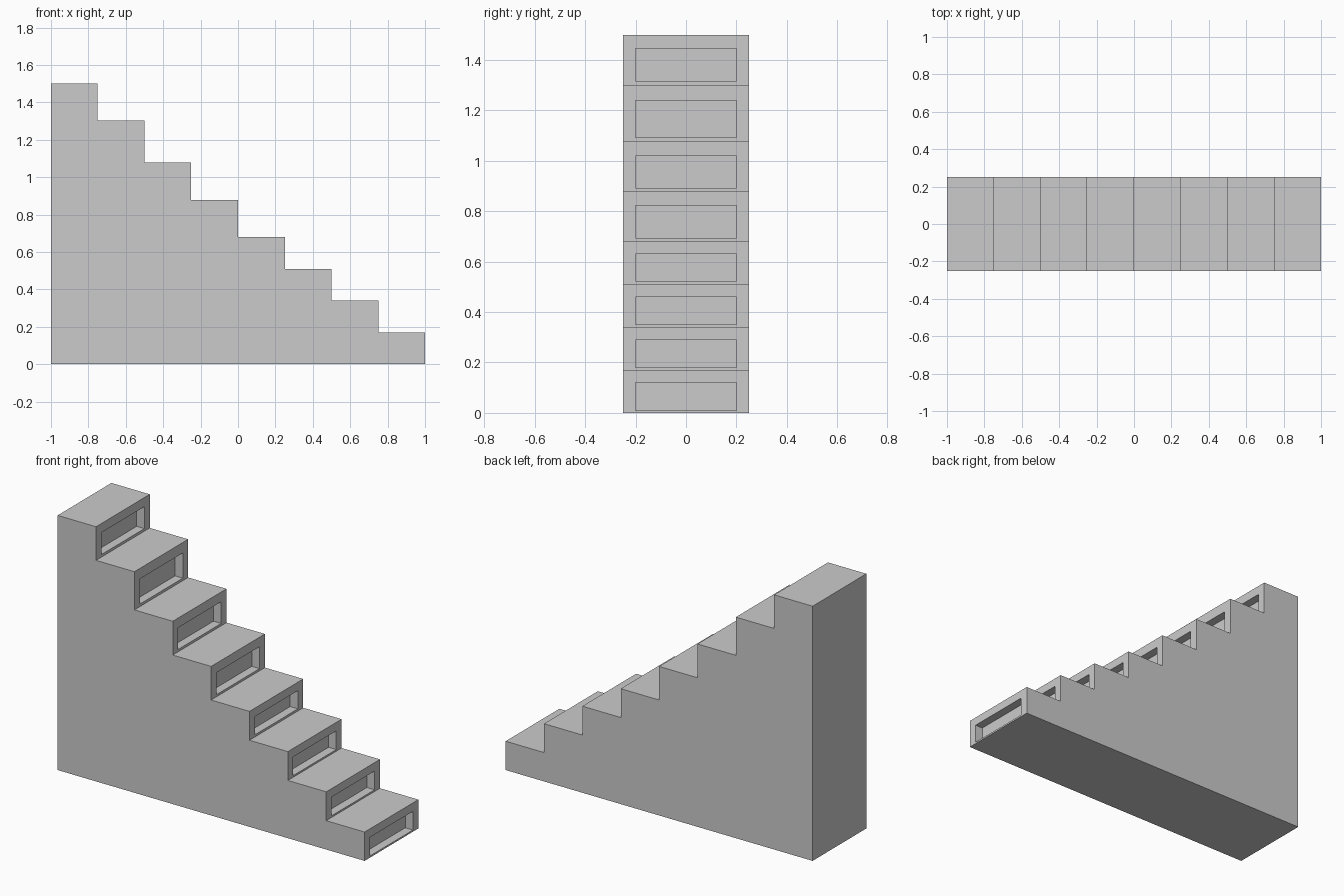
import bpy, bmesh

if "Cube" in bpy.data.objects:
    bpy.data.objects.remove(bpy.data.objects["Cube"])

RUN, HALF_W, DEPTH = 0.25, 0.25, 0.05
POCKET_HALF = 0.20
# tread height, pocket bottom, pocket top; lowest step first
STEPS = [(0.17, 0.01, 0.12), (0.34, 0.18, 0.29), (0.51, 0.35, 0.46), (0.68, 0.523, 0.63),
         (0.878, 0.693, 0.822), (1.077, 0.892, 1.02), (1.302, 1.092, 1.24), (1.50, 1.317, 1.446)]

# stepped side profile
profile = [(-1, 0), (1, 0)]
for i, (h, _, _) in enumerate(STEPS):
    profile += [(1 - i * RUN, h), (1 - (i + 1) * RUN, h)]

bm = bmesh.new()
side = bm.faces.new([bm.verts.new((x, -HALF_W, z)) for x, z in profile])
ext = bmesh.ops.extrude_face_region(bm, geom=[side], use_keep_orig=True)
bmesh.ops.translate(bm, vec=(0, 2 * HALF_W, 0),
                    verts=[g for g in ext["geom"] if isinstance(g, bmesh.types.BMVert)])
bmesh.ops.recalc_face_normals(bm, faces=bm.faces)

# recessed pocket in every riser
risers = sorted((f for f in bm.faces if f.normal.x > 0.9),
                key=lambda f: f.calc_center_median().z)
for riser, (_, low, high) in zip(risers, STEPS):
    mid = riser.calc_center_median().z
    bmesh.ops.inset_individual(bm, faces=[riser], thickness=0.02)
    for v in riser.verts:
        v.co.y = POCKET_HALF if v.co.y > 0 else -POCKET_HALF
        v.co.z = high if v.co.z > mid else low
    back = bmesh.ops.extrude_discrete_faces(bm, faces=[riser])["faces"][0]
    bmesh.ops.translate(bm, vec=(-DEPTH, 0, 0), verts=list(back.verts))

bmesh.ops.recalc_face_normals(bm, faces=bm.faces)
mesh = bpy.data.meshes.new("staircase")
bm.to_mesh(mesh)
bm.free()
bpy.context.collection.objects.link(bpy.data.objects.new("staircase", mesh))
